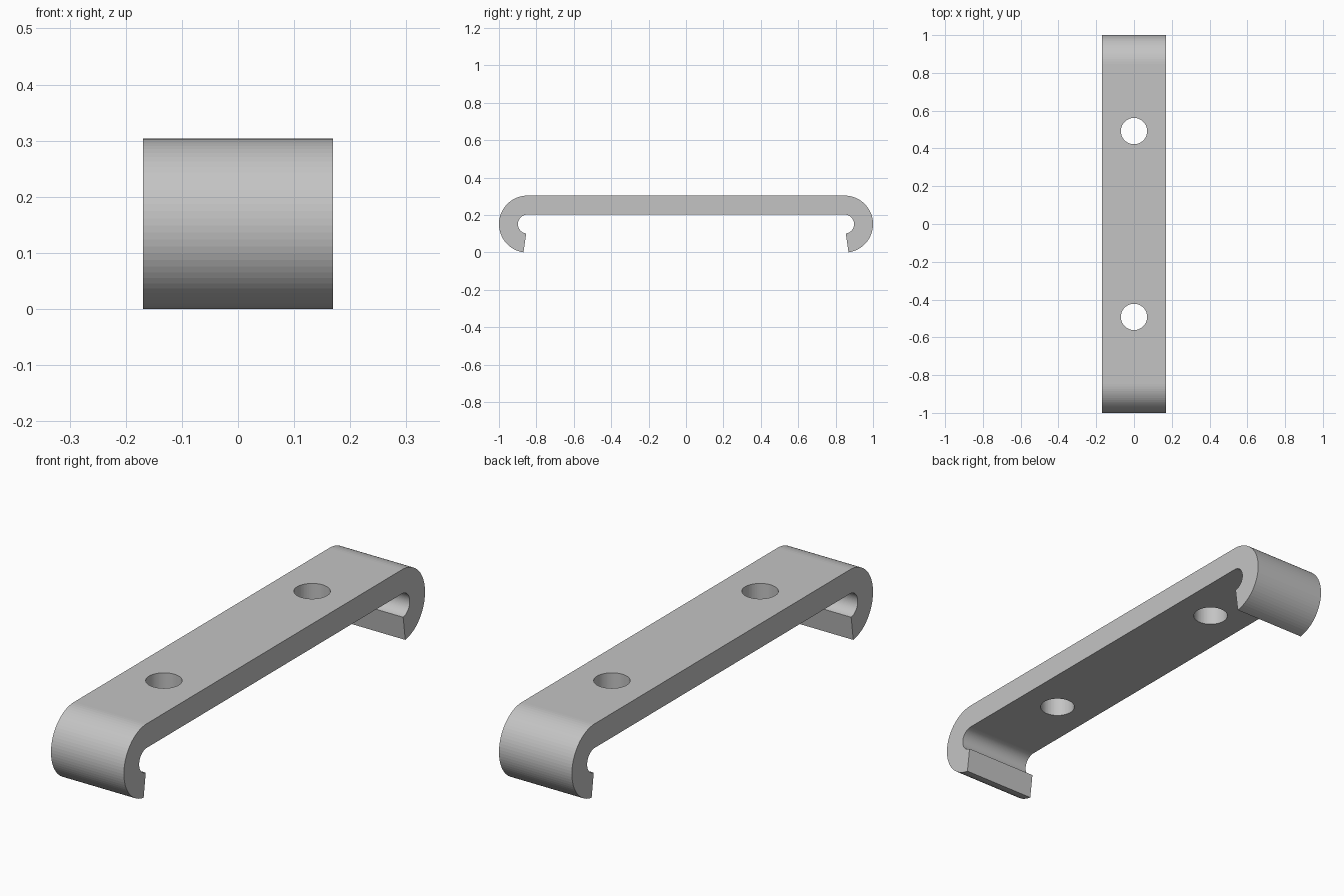
import bpy, bmesh, math

if "Cube" in bpy.data.objects:
    bpy.data.objects.remove(bpy.data.objects["Cube"])

WIDTH = 0.339            # strip width along x
R_OUT, R_IN = 0.1525, 0.051
CY, CZ = 0.8475, 0.151   # centre of each curled end
HOLE_Y, HOLE_R = 0.492, 0.0695
SEGS = 36

grey = bpy.data.materials.new("light grey")
grey.diffuse_color = (0.55, 0.55, 0.55, 1)
grey.use_nodes = True
grey.node_tree.nodes["Principled BSDF"].inputs["Base Color"].default_value = grey.diffuse_color


def arc(radius, start, end):
    angles = [math.radians(start + (end - start) * i / SEGS) for i in range(SEGS + 1)]
    return [(CY + radius * math.cos(a), CZ + radius * math.sin(a)) for a in angles]


# Hooked strip: half profile in y/z, mirrored, then extruded across x
half = arc(R_OUT, 90, -82) + arc(R_IN, -82, 90)
profile = half + [(-y, z) for y, z in reversed(half)]
bm = bmesh.new()
face = bm.faces.new([bm.verts.new((-WIDTH / 2, y, z)) for y, z in profile])
side = bmesh.ops.extrude_face_region(bm, geom=[face])
new_verts = [g for g in side["geom"] if isinstance(g, bmesh.types.BMVert)]
bmesh.ops.translate(bm, verts=new_verts, vec=(WIDTH, 0, 0))
bmesh.ops.recalc_face_normals(bm, faces=bm.faces)
mesh = bpy.data.meshes.new("hooked_strip")
bm.to_mesh(mesh)
bm.free()
mesh.materials.append(grey)
strip = bpy.data.objects.new("hooked_strip", mesh)
bpy.context.collection.objects.link(strip)

# Two screw holes through the flat part
for y in (-HOLE_Y, HOLE_Y):
    bpy.ops.mesh.primitive_cylinder_add(vertices=64, radius=HOLE_R, depth=0.4,
                                        location=(0, y, 0.25))
    cutter = bpy.context.object
    cutter.name = "hole_cutter"
    cutter.hide_render = True
    cutter.data.materials.append(grey)
    cut = strip.modifiers.new("screw_hole", 'BOOLEAN')
    cut.operation = 'DIFFERENCE'
    cut.solver = 'EXACT'
    cut.object = cutter
    bpy.context.view_layer.objects.active = strip
    bpy.ops.object.modifier_apply(modifier=cut.name)
    bpy.data.objects.remove(cutter)
